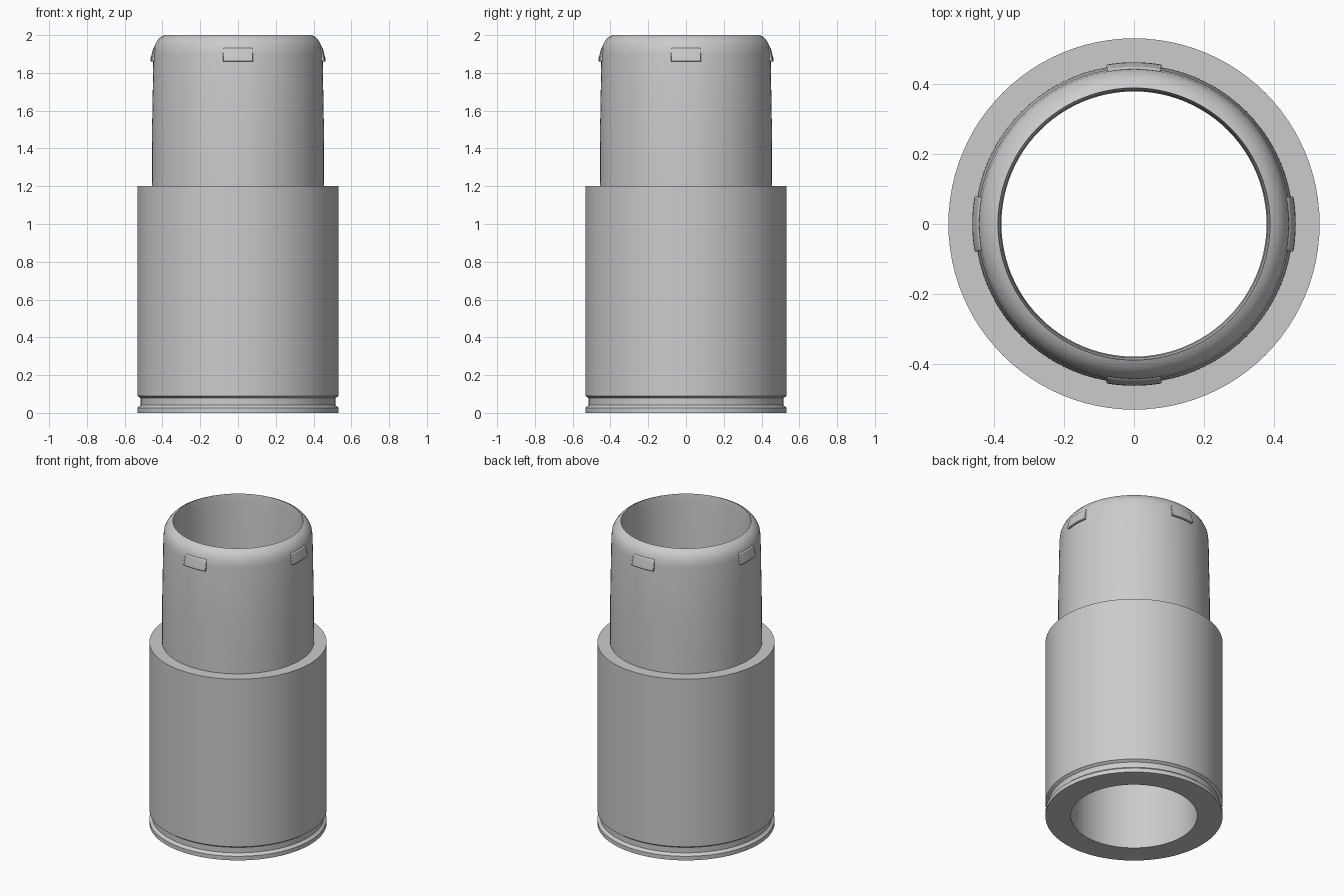
import bpy, bmesh, math
from mathutils import Matrix, Vector

cube = bpy.data.objects.get("Cube")
if cube:
    bpy.data.objects.remove(cube, do_unlink=True)

grey = bpy.data.materials.new("plain grey")
grey.use_nodes = True
colour = (0.6, 0.6, 0.6, 1)
grey.diffuse_color = colour
grey.node_tree.nodes["Principled BSDF"].inputs["Base Color"].default_value = colour


def sweep(name, profile, start, angle, steps):
    """Sweep a closed (radius, height) outline around the z axis."""
    full = angle >= 2 * math.pi - 1e-6
    bm = bmesh.new()
    rings = []
    for i in range(steps if full else steps + 1):
        turn = Matrix.Rotation(start + angle * i / steps, 3, 'Z')
        rings.append([bm.verts.new(turn @ Vector((r, 0, z))) for r, z in profile])
    count = len(profile)
    for i in range(steps):
        a, b = rings[i], rings[(i + 1) % len(rings)]
        for j in range(count):
            k = (j + 1) % count
            bm.faces.new((a[j], b[j], b[k], a[k]))
    if not full:
        bm.faces.new(rings[0])
        bm.faces.new(list(reversed(rings[-1])))
    bmesh.ops.recalc_face_normals(bm, faces=bm.faces[:])
    mesh = bpy.data.meshes.new(name)
    bm.to_mesh(mesh)
    bm.free()
    mesh.materials.append(grey)
    obj = bpy.data.objects.new(name, mesh)
    bpy.context.collection.objects.link(obj)
    bpy.ops.object.select_all(action='DESELECT')
    obj.select_set(True)
    bpy.context.view_layer.objects.active = obj
    bpy.ops.object.shade_smooth_by_angle(angle=math.radians(28))
    return obj


# Hollow stepped barrel: base rim, groove, sleeve, tapered neck, rounded lip, bore
barrel = [
    (0.38, 0), (0.532, 0), (0.532, 0.027), (0.515, 0.042),
    (0.515, 0.078), (0.532, 0.09), (0.532, 1.2), (0.456, 1.2),
    (0.455, 1.5), (0.448, 1.9), (0.443, 1.94), (0.43, 1.967),
    (0.41, 1.99), (0.39, 2.0), (0.383, 1.94), (0.383, 0.05),
]
sweep("barrel", barrel, 0, 2 * math.pi, 96)

# Four wedge-shaped locking tabs around the neck
tab = [(0.435, 1.86), (0.464, 1.86), (0.462, 1.88), (0.449, 1.93), (0.435, 1.935)]
half = 0.08 / 0.46
for side, quarter in (("left", 0), ("back", 1), ("right", 2), ("front", 3)):
    obj = sweep(side + "_tab", tab, quarter * math.pi / 2 - half, 2 * half, 8)
    bevel = obj.modifiers.new("soft edges", 'BEVEL')
    bevel.width = 0.004
    bevel.segments = 2
    bevel.limit_method = 'ANGLE'
    bevel.angle_limit = math.radians(40)
